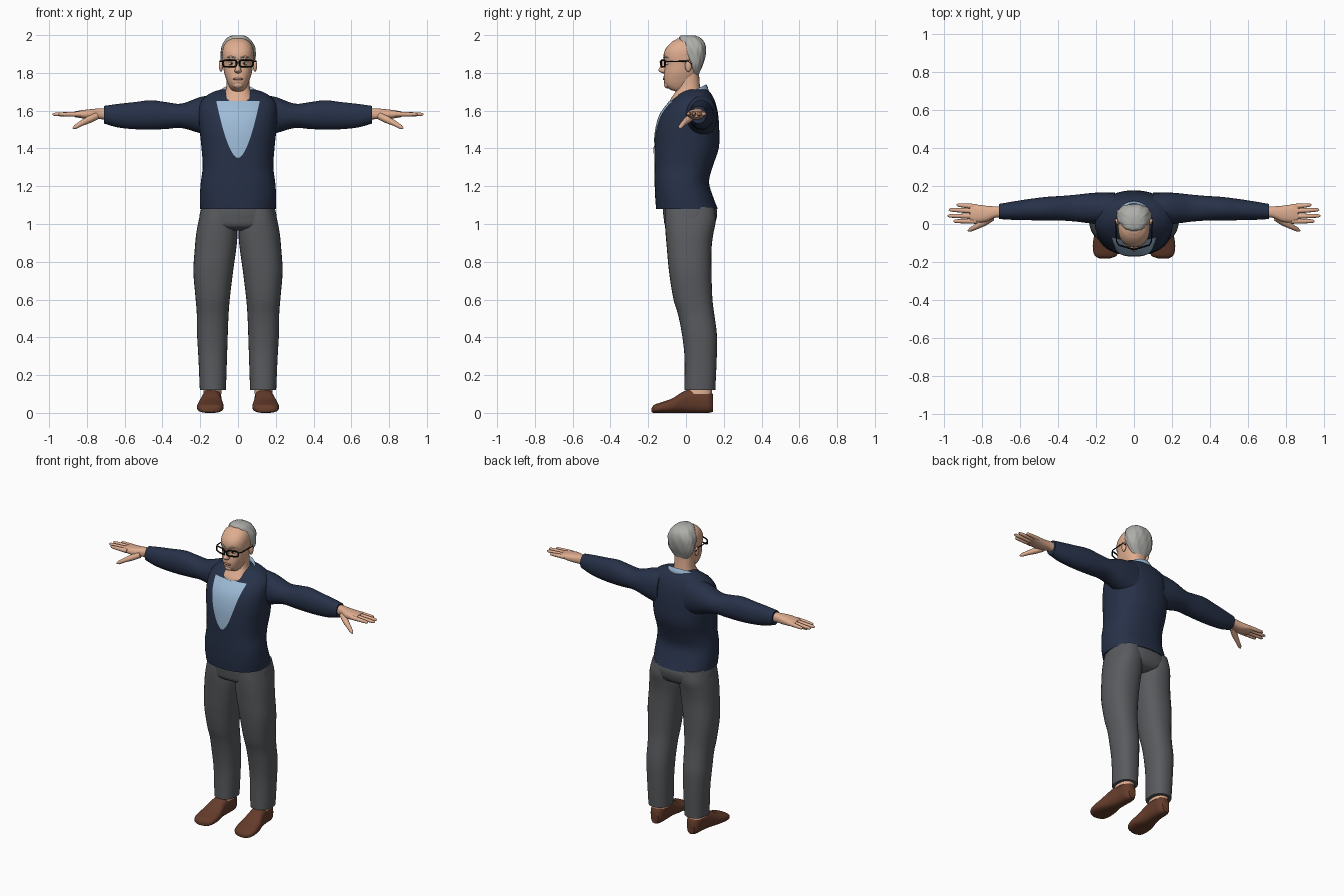
import bpy, bmesh
from math import sin, cos, pi, radians
from mathutils import Vector

cube = bpy.data.objects.get("Cube")
if cube:
    bpy.data.objects.remove(cube)


def material(name, *rgb):
    m = bpy.data.materials.new(name)
    m.use_nodes = True
    m.diffuse_color = (*rgb, 1)
    bsdf = m.node_tree.nodes["Principled BSDF"]
    bsdf.inputs["Base Color"].default_value = (*rgb, 1)
    bsdf.inputs["Roughness"].default_value = 0.8
    return m


NAVY = material("navy wool", 0.02, 0.031, 0.065)
GREY = material("grey cloth", 0.1, 0.104, 0.112)
BLUE = material("light blue cotton", 0.34, 0.5, 0.68)
SKIN = material("skin", 0.74, 0.42, 0.28)
HAIR = material("grey hair", 0.42, 0.42, 0.4)
BROWN = material("brown leather", 0.13, 0.045, 0.024)
BLACK = material("black plastic", 0.006, 0.006, 0.007)
WHITE = material("eye white", 0.75, 0.73, 0.7)
LIP = material("lip", 0.5, 0.22, 0.16)


def finish(name, bm, mat, angle=50):
    bmesh.ops.recalc_face_normals(bm, faces=bm.faces)
    me = bpy.data.meshes.new(name)
    bm.to_mesh(me)
    bm.free()
    me.materials.append(mat)
    me.shade_smooth()
    me.set_sharp_from_angle(angle=radians(angle))
    ob = bpy.data.objects.new(name, me)
    bpy.context.collection.objects.link(ob)
    return ob


def section(rows, t):
    """Smooth interpolation of (t, a_min, a_max, b_min, b_max) rows."""
    last = len(rows) - 1
    i = 0
    while i < last - 1 and t > rows[i + 1][0]:
        i += 1

    def slope(k, c):
        p, q = rows[max(k - 1, 0)], rows[min(k + 1, last)]
        return (q[c] - p[c]) / (q[0] - p[0])
    h = rows[i + 1][0] - rows[i][0]
    u = (t - rows[i][0]) / h
    out = []
    for c in range(1, 5):
        p, q = rows[i][c], rows[i + 1][c]
        m, n = slope(i, c) * h, slope(i + 1, c) * h
        out.append(p + u * (m + u * (3 * (q - p) - 2 * m - n + u * (2 * (p - q) + m + n))))
    return out


def grid_faces(bm, rings, closed=True):
    for r, s in zip(rings, rings[1:]):
        n = len(r)
        for j in range(n if closed else n - 1):
            k = (j + 1) % n
            bm.faces.new((r[j], r[k], s[k], s[j]))


def loft(name, rows, mat, axis="z", power=2.3, steps=4, seg=32, side=1, wave=None):
    """Skin rounded sections along an axis, with closed ends."""
    place = {"x": lambda t, a, b: (t, a, b), "y": lambda t, a, b: (a, t, b),
             "z": lambda t, a, b: (a, b, t)}[axis]
    ts = [p[0] + (q[0] - p[0]) * k / steps for p, q in zip(rows, rows[1:]) for k in range(steps)]
    bm, rings = bmesh.new(), []
    for t in ts + [rows[-1][0]]:
        a0, a1, b0, b1 = section(rows, t)
        ring = []
        for j in range(seg):
            c, s = cos(2 * pi * j / seg), sin(2 * pi * j / seg)
            grow = 1 + (wave(2 * pi * j / seg, t) if wave else 0)
            a = (a0 + a1) / 2 + (a1 - a0) / 2 * grow * abs(c) ** (2 / power) * (1 if c > 0 else -1)
            b = (b0 + b1) / 2 + (b1 - b0) / 2 * grow * abs(s) ** (2 / power) * (1 if s > 0 else -1)
            x, y, z = place(t, a, b)
            ring.append(bm.verts.new((x * side, y, z)))
        rings.append(ring)
    grid_faces(bm, rings)
    bm.faces.new(rings[0])
    bm.faces.new(rings[-1])
    return finish(name, bm, mat)


def tube(name, points, radii, mat, cyclic=False):
    cu = bpy.data.curves.new(name, "CURVE")
    cu.dimensions, cu.bevel_depth, cu.bevel_resolution = "3D", 1, 3
    cu.use_fill_caps = True
    sp = cu.splines.new("POLY")
    sp.points.add(len(points) - 1)
    for p, co, r in zip(sp.points, points, radii):
        p.co, p.radius = (*co, 1), r
    sp.use_cyclic_u = cyclic
    cu.materials.append(mat)
    ob = bpy.data.objects.new(name, cu)
    bpy.context.collection.objects.link(ob)
    bpy.ops.object.select_all(action="DESELECT")
    ob.select_set(True)
    bpy.context.view_layer.objects.active = ob
    bpy.ops.object.convert(target="MESH")
    bpy.ops.object.shade_smooth_by_angle(angle=radians(60))


def ball(name, centre, size, mat):
    bm = bmesh.new()
    bmesh.ops.create_uvsphere(bm, u_segments=20, v_segments=12, radius=1)
    for v in bm.verts:
        v.co = Vector(centre) + v.co * Vector(size)
    return finish(name, bm, mat)


def even(rows):
    """Rows given as (z, half_width, front, back)."""
    return [(z, -w, w, f, b) for z, w, f, b in rows]


# Jumper body
torso = even([(1.08, .2, -.158, .168), (1.14, .202, -.163, .145), (1.22, .197, -.166, .122),
              (1.3, .187, -.166, .14), (1.4, .193, -.166, .173), (1.5, .203, -.158, .176),
              (1.58, .207, -.135, .17), (1.64, .2, -.092, .157), (1.675, .172, -.055, .142),
              (1.7, .13, -.02, .125), (1.712, .09, .01, .11)])
loft("jumper_body", torso, NAVY, seg=48)

# Shirt panel following the chest in a deep U
bm, rings = bmesh.new(), []
for i in range(25):
    f = max(i / 24, 0.0005) ** 1.6
    z, w = 1.35 + .3 * f, .115 * f ** .55
    a0, a1, b0, b1 = section(torso, z)
    ring = []
    for j in range(17):
        x = w * (j / 8 - 1)
        y = (b0 + b1) / 2 - (b1 - b0) / 2 * (1 - abs(x / a1) ** 2.3) ** (1 / 2.3)
        ring.append(bm.verts.new((x, y - .005, z)))
    rings.append(ring)
grid_faces(bm, rings, closed=False)
finish("shirt_front", bm, BLUE)

# Collar tilted down towards the front
bm, rings = bmesh.new(), []
for rx, ry, drop in ((.084, .086, .025), (.09, .094, .004), (.097, .1, 0), (.108, .108, .02), (.119, .115, .05)):
    ring = []
    for j in range(40):
        x, y = rx * cos(pi * j / 20), ry * sin(pi * j / 20)
        ring.append(bm.verts.new((x, y + .008, 1.693 + .46 * y - drop)))
    rings.append(ring)
grid_faces(bm, rings)
collar = finish("shirt_collar", bm, BLUE)
collar.modifiers.new("thickness", "SOLIDIFY").thickness = .004

# Neck and head
loft("neck", even([(1.6, .09, -.09, .085), (1.655, .093, -.084, .085), (1.685, .075, -.066, .08),
                   (1.72, .063, -.045, .075), (1.78, .06, -.04, .07), (1.82, .058, -.03, .07)]), SKIN)
loft("head", even([(1.7, .02, -.05, -.01), (1.712, .036, -.085, .015), (1.735, .05, -.11, .035),
                   (1.765, .062, -.118, .055), (1.8, .073, -.116, .068), (1.85, .08, -.11, .08),
                   (1.88, .083, -.119, .085), (1.92, .082, -.112, .086), (1.96, .066, -.08, .07),
                   (1.982, .035, -.045, .035)]), SKIN)
loft("nose", even([(1.798, .006, -.125, -.1), (1.805, .017, -.138, -.1), (1.815, .017, -.147, -.1),
                   (1.835, .011, -.135, -.1), (1.87, .008, -.12, -.1)]), SKIN, power=2, seg=16)
ball("lips", (0, -.114, 1.768), (.026, .009, .007), LIP)
ball("chin", (0, -.098, 1.738), (.028, .018, .02), SKIN)

# Swept back hair with soft locks
loft("hair", even([(1.79, .045, .03, .068), (1.82, .07, .02, .08), (1.85, .086, .008, .092),
                   (1.89, .092, -.01, .102), (1.93, .09, -.025, .105), (1.965, .074, -.036, .096),
                   (1.988, .054, -.036, .072), (1.999, .028, -.025, .045)]), HAIR, seg=64,
     wave=lambda a, t: .022 * sin(9 * a + 40 * t) + .012 * sin(17 * a - 60 * t))

# Hips of the trousers
loft("trouser_hips", even([(.965, .1, -.06, .1), (.985, .19, -.105, .14), (1.03, .205, -.118, .162),
                           (1.08, .196, -.122, .162), (1.13, .185, -.12, .13)]), GREY, seg=48)

arm = [(.1, .0, .165, 1.45, 1.69), (.2, .0, .165, 1.48, 1.672), (.3, .012, .155, 1.508, 1.637),
       (.38, .018, .148, 1.503, 1.645), (.46, .018, .143, 1.5, 1.655), (.55, .02, .132, 1.502, 1.645),
       (.64, .022, .118, 1.512, 1.635), (.71, .026, .106, 1.532, 1.625)]
palm = [(.68, .035, .095, 1.55, 1.612), (.73, .033, .093, 1.555, 1.612), (.78, .012, .096, 1.553, 1.608),
        (.83, .008, .102, 1.56, 1.602), (.865, .014, .1, 1.566, 1.596)]
leg = [(.12, .064, .202, -.008, .155), (.3, .058, .21, -.008, .163), (.42, .054, .217, -.022, .163),
       (.52, .05, .218, -.042, .15), (.6, .044, .224, -.066, .14), (.75, .026, .236, -.09, .135),
       (.88, .008, .228, -.102, .136), (.95, .003, .221, -.108, .145), (1.02, .01, .208, -.112, .158),
       (1.09, .02, .19, -.11, .15)]
shoe = [(-.182, .13, .18, .004, .026), (-.17, .095, .204, .0, .042), (-.13, .078, .217, .0, .056),
        (-.07, .078, .212, .0, .078), (-.01, .088, .195, .0, .115), (.06, .088, .182, .0, .135),
        (.12, .092, .176, .0, .125), (.142, .108, .16, .006, .1)]
fingers = {"index_finger": (.015, .015, .952), "middle_finger": (.041, .043, .983),
           "ring_finger": (.068, .075, .976), "little_finger": (.091, .101, .935)}

for label, s in (("left", 1), ("right", -1)):
    # Sleeve and hand
    loft(label + "_sleeve", arm, NAVY, axis="x", power=2.1, side=s)
    loft(label + "_palm", palm, SKIN, axis="x", power=2.5, seg=24, side=s)
    for finger, (y0, y1, tip) in fingers.items():
        path = [Vector((.83, y0, 1.582)).lerp(Vector((tip, y1, 1.58)), k) for k in (0, .35, .7, .93, 1)]
        path = [(s * p.x, p.y, p.z) for p in path]
        tube(f"{label}_{finger}", path, (.014, .013, .011, .009, .003), SKIN)
    thumb = [(.75, .035, 1.572), (.79, .008, 1.552), (.83, -.014, 1.532), (.862, -.03, 1.513), (.874, -.036, 1.506)]
    tube(label + "_thumb", [(s * x, y, z) for x, y, z in thumb], (.02, .019, .014, .011, .004), SKIN)

    # Leg, ankle and shoe
    loft(label + "_trouser_leg", leg, GREY, side=s)
    loft(label + "_ankle", [(.1, .086, .184, .0, .138), (.16, .09, .18, .005, .135)], SKIN, side=s)
    loft(label + "_shoe", shoe, BROWN, axis="y", power=2.6, side=s)

    # Ear, eye and eyebrow
    ball(label + "_ear", (s * .09, .012, 1.838), (.011, .018, .032), SKIN)
    ball(label + "_eye", (s * .035, -.098, 1.85), (.015, .011, .008), WHITE)
    ball(label + "_pupil", (s * .035, -.107, 1.85), (.006, .004, .006), BLACK)
    tube(label + "_eyebrow", [(s * .015, -.118, 1.88), (s * .038, -.113, 1.886), (s * .06, -.094, 1.88)],
         (.003, .005, .002), HAIR)

    # Glasses rim and temple arm
    rim = []
    for j in range(24):
        c, d = cos(pi * j / 12), sin(pi * j / 12)
        x = .044 + .036 * abs(c) ** .5 * (1 if c > 0 else -1)
        z = 1.85 + .018 * abs(d) ** .5 * (1 if d > 0 else -1)
        rim.append((s * x, -.135 + .3 * x, z))
    tube(label + "_glasses_rim", rim, [.0045] * 24, BLACK, cyclic=True)
    tube(label + "_glasses_arm", [(s * .08, -.112, 1.86), (s * .092, -.09, 1.86), (s * .096, .01, 1.862),
                                  (s * .094, .03, 1.845)], [.0035] * 4, BLACK)

tube("glasses_bridge", [(-.01, -.132, 1.856), (0, -.136, 1.858), (.01, -.132, 1.856)], [.004] * 3, BLACK)
